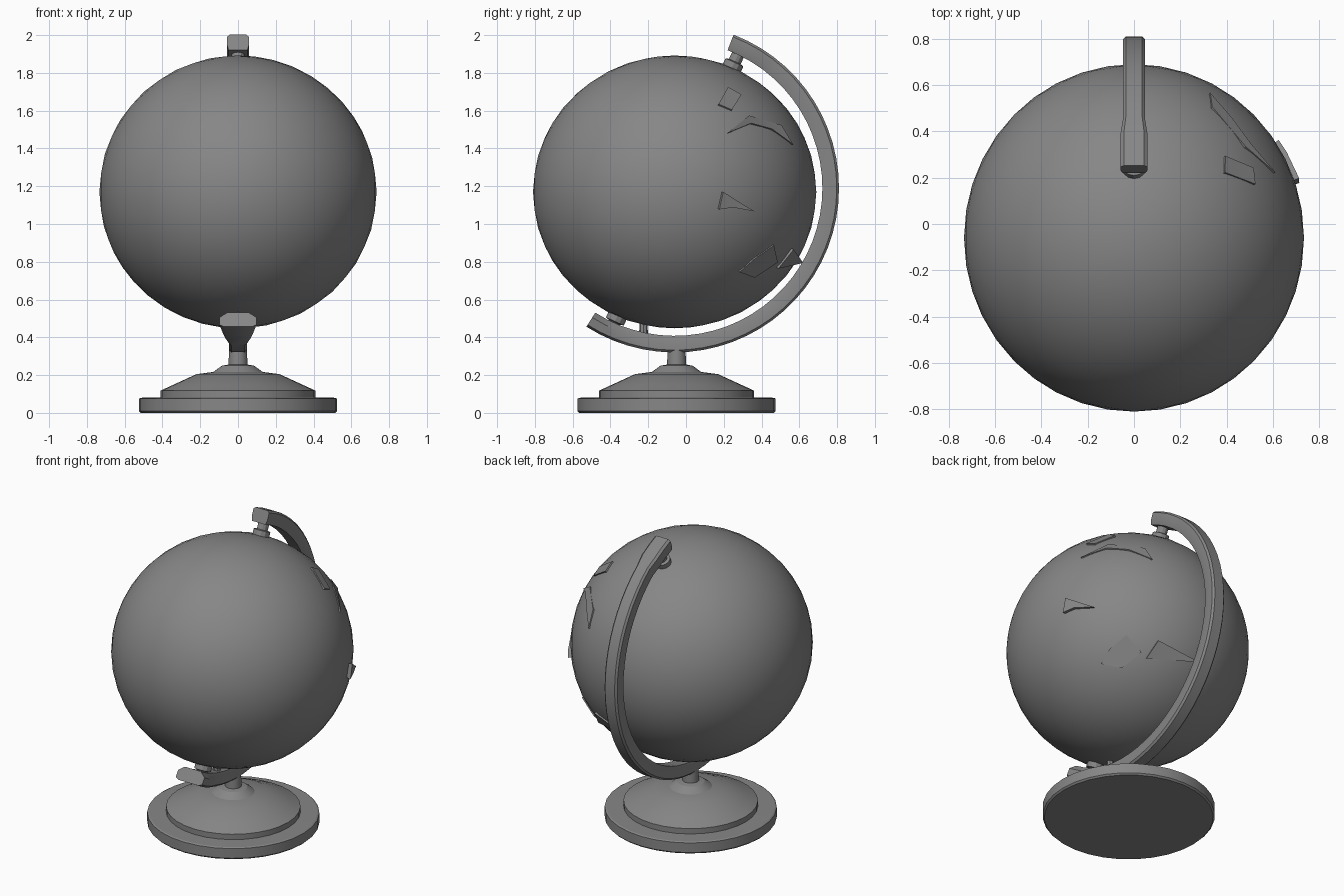
import bpy, bmesh, math
from mathutils import Vector, Matrix

if "Cube" in bpy.data.objects:
    bpy.data.objects.remove(bpy.data.objects["Cube"])

grey = bpy.data.materials.new("dull grey")
grey.diffuse_color = (0.24, 0.24, 0.24, 1)
grey.use_nodes = True
grey.node_tree.nodes["Principled BSDF"].inputs["Base Color"].default_value = grey.diffuse_color

CENTRE = Vector((0, -0.06, 1.17))
RADII = Vector((0.734, 0.75, 0.722))
AXIS = Vector((0, 0.42, 0.91)).normalized()


def finish(bm, name, angle=35):
    bmesh.ops.recalc_face_normals(bm, faces=bm.faces)
    me = bpy.data.meshes.new(name)
    bm.to_mesh(me)
    bm.free()
    me.materials.append(grey)
    ob = bpy.data.objects.new(name, me)
    bpy.context.collection.objects.link(ob)
    bpy.ops.object.select_all(action='DESELECT')
    ob.select_set(True)
    bpy.context.view_layer.objects.active = ob
    bpy.ops.object.shade_smooth_by_angle(angle=math.radians(angle))
    return ob


def loft(rings, name, angle=35):
    """Skin a list of equal rings and cap both ends."""
    bm = bmesh.new()
    vs = [[bm.verts.new(p) for p in r] for r in rings]
    n = len(rings[0])
    for a, b in zip(vs, vs[1:]):
        for i in range(n):
            j = (i + 1) % n
            bm.faces.new((a[i], a[j], b[j], b[i]))
    bm.faces.new(vs[0])
    bm.faces.new(vs[-1])
    return finish(bm, name, angle)


def lathe(profile, name, origin, direction=Vector((0, 0, 1)), n=32, angle=25):
    rot = direction.to_track_quat('Z', 'Y')
    rings = []
    for r, h in profile:
        rings.append([Vector(origin) + rot @ Vector((r * math.cos(t), r * math.sin(t), h))
                      for t in (2 * math.pi * i / n for i in range(n))])
    return loft(rings, name, angle)


# Round foot: flat rim, step, shallow cone and stem
lathe([(0.515, 0), (0.525, 0.01), (0.525, 0.075), (0.515, 0.08), (0.41, 0.082), (0.41, 0.118),
       (0.34, 0.15), (0.22, 0.205), (0.13, 0.217), (0.085, 0.25), (0.05, 0.256), (0.047, 0.36)],
      "foot", (0, -0.05, 0))

# Globe ball
bm = bmesh.new()
bmesh.ops.create_icosphere(bm, subdivisions=4, radius=1,
                           matrix=Matrix.Translation(CENTRE) @ Matrix.Diagonal((*RADII, 1)))
finish(bm, "globe", 40)

# Meridian arm: rectangular section swept round the back, flaring at the ends
rings = []
STEPS = 36
for k in range(STEPS + 1):
    t = k / STEPS
    a = math.radians(-122.5 + t * 191.5)
    half = 0.047
    if t < 0.07:
        half = 0.098 - 0.04 * t / 0.07
    elif t > 0.93:
        half = 0.058
    ri, ro = (0.782, 0.87)
    d = Vector((0, math.cos(a), math.sin(a)))
    c = Vector((0, -0.06, 1.19))
    inner = half * (0.6 if t < 0.07 else 0.85)
    rings.append([c + d * ri + Vector((-inner, 0, 0)), c + d * ri + Vector((inner, 0, 0)),
                  c + d * (ri + 0.03) + Vector((half, 0, 0)), c + d * (ro - 0.012) + Vector((half, 0, 0)),
                  c + d * ro + Vector((half * 0.75, 0, 0)), c + d * ro + Vector((-half * 0.75, 0, 0)),
                  c + d * (ro - 0.012) + Vector((-half, 0, 0)), c + d * (ri + 0.03) + Vector((-half, 0, 0))])
loft(rings, "meridian_arm")

# Pivot pins along the tilted axis
for name, s in (("top_pivot", 1), ("bottom_pivot", -1)):
    lathe([(0.052, 0.70), (0.052, 0.755), (0.034, 0.76), (0.034, 0.81)], name, CENTRE, AXIS * s, n=12)

# Small stop under the ball
lathe([(0.025, 0), (0.02, 0.08)], "lower_stop", (0, -0.225, 0.40), n=8)


# Raised land flakes: side outlines given as (y, z), pushed out onto the ball
def flake(outline, name, lift=0.018):
    rings = []
    for scale in (0.97, 1 + lift / 0.73):
        ring = []
        for y, z in outline:
            u, w = (y - CENTRE.y) / RADII.y, (z - CENTRE.z) / RADII.z
            x = math.sqrt(max(0.0, 1 - u * u - w * w))
            ring.append(CENTRE + Vector((x * RADII.x, u * RADII.y, w * RADII.z)) * scale)
        rings.append(ring)
    loft(rings, name, 20)


flake([(0.17, 1.08), (0.24, 1.09), (0.35, 1.07), (0.30, 1.10), (0.19, 1.17)], "land_middle", 0.022)
flake([(0.17, 1.63), (0.24, 1.60), (0.29, 1.68), (0.22, 1.72)], "land_upper", 0.008)
flake([(0.22, 1.48), (0.34, 1.53), (0.45, 1.50), (0.56, 1.42), (0.50, 1.52), (0.33, 1.57)], "land_north", 0.008)
flake([(0.28, 0.75), (0.36, 0.72), (0.48, 0.80), (0.46, 0.89), (0.36, 0.82)], "land_south", 0.008)
flake([(0.48, 0.77), (0.61, 0.80), (0.56, 0.87)], "land_tip", 0.012)
